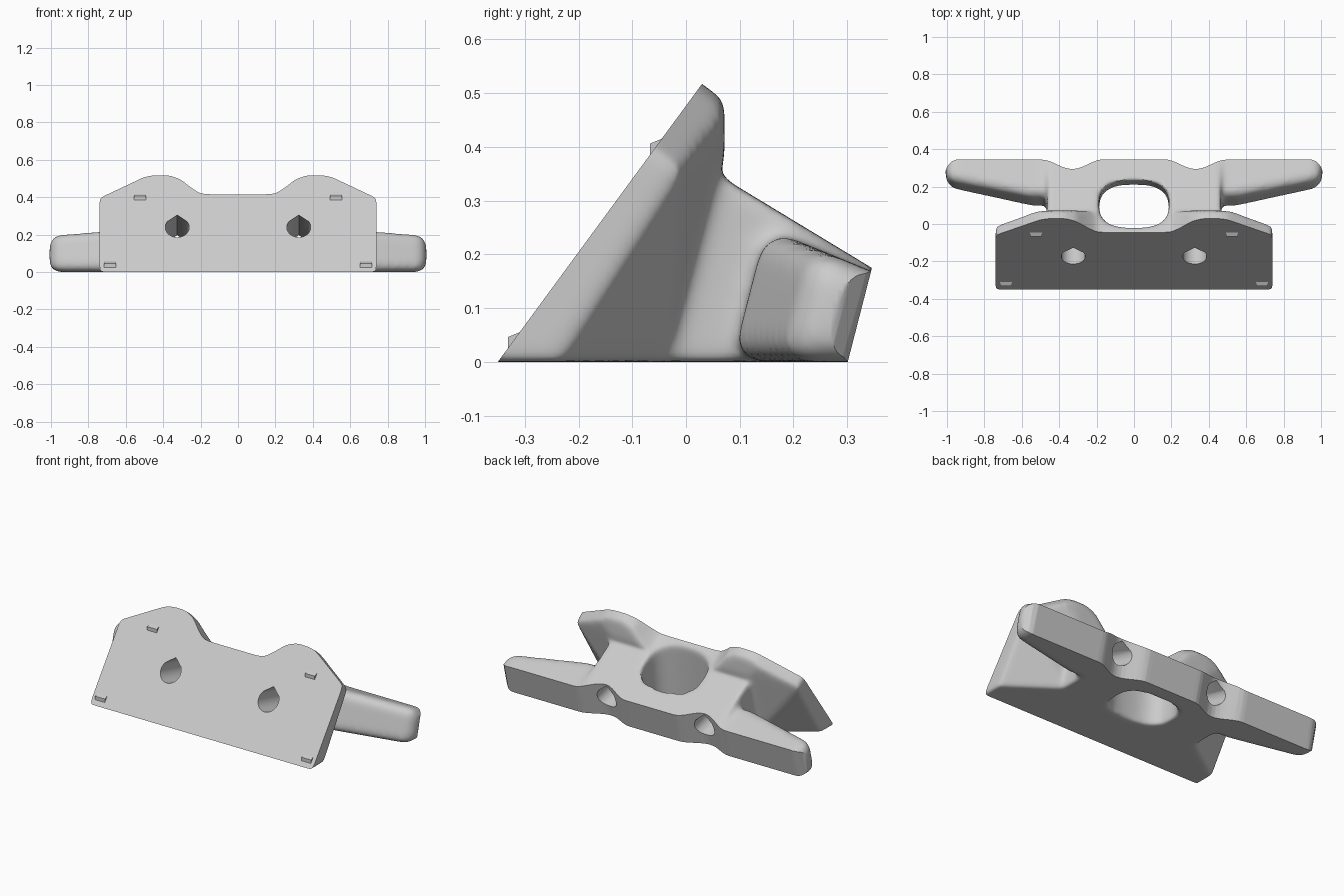
import bpy, bmesh, math
from mathutils import Vector

if "Cube" in bpy.data.objects:
    bpy.data.objects.remove(bpy.data.objects["Cube"], do_unlink=True)

grey = bpy.data.materials.new("light_grey")
grey.use_nodes = True
colour = (0.6, 0.6, 0.6, 1)
grey.diffuse_color = colour
grey.node_tree.nodes["Principled BSDF"].inputs["Base Color"].default_value = colour

LEAN = 0.257                             # backward lean of the horn bar
FOOT = Vector((0, -0.35, 0))             # front lower edge of the plate
UP = Vector((0, 0.735, 1))               # up along the plate, per unit z
NORMAL = Vector((0, 0.806, -0.592))      # into the plate


def finish(name, bm):
    bmesh.ops.recalc_face_normals(bm, faces=bm.faces[:])
    mesh = bpy.data.meshes.new(name)
    bm.to_mesh(mesh)
    bm.free()
    mesh.materials.append(grey)
    ob = bpy.data.objects.new(name, mesh)
    bpy.context.collection.objects.link(ob)
    return ob


def prism(name, start, end):
    """Solid between two matching outlines."""
    bm = bmesh.new()
    a = [bm.verts.new(p) for p in start]
    b = [bm.verts.new(p) for p in end]
    bm.faces.new(a)
    bm.faces.new(b)
    for i in range(len(a)):
        j = (i + 1) % len(a)
        bm.faces.new((a[i], a[j], b[j], b[i]))
    return finish(name, bm)


def hull(name, half):
    """Convex solid from points mirrored in x."""
    bm = bmesh.new()
    for x, y, z in half:
        for s in (-1, 1):
            bm.verts.new((s * x, y, z))
    bmesh.ops.convex_hull(bm, input=bm.verts[:])
    loose = [v for v in bm.verts if not v.link_faces]
    bmesh.ops.delete(bm, geom=loose, context='VERTS')
    bmesh.ops.dissolve_limit(bm, angle_limit=0.03, verts=bm.verts[:], edges=bm.edges[:])
    return finish(name, bm)


def leaning(name, outline, z0, z1, lean):
    return prism(name, [(x, y + lean * z0, z0) for x, y in outline],
                 [(x, y + lean * z1, z1) for x, y in outline])


def apply(ob):
    bpy.context.view_layer.update()
    dg = bpy.context.evaluated_depsgraph_get()
    mesh = bpy.data.meshes.new_from_object(ob.evaluated_get(dg))
    ob.modifiers.clear()
    ob.data = mesh


def boolean(ob, tool, operation):
    tool.hide_render = True
    mod = ob.modifiers.new(operation, 'BOOLEAN')
    mod.object, mod.operation, mod.solver = tool, operation, 'MANIFOLD'
    apply(ob)
    bpy.data.objects.remove(tool, do_unlink=True)


# Mounting plate: wedge-backed slab trimmed to the two-humped outline
body = hull("cleat_body", [
    (0.745, -0.46, 0), (0.745, 0, 0.62), (0.745, -0.24, 0), (0.745, -0.01, 0.36),
    (0.745, 0.05, 0.62), (0.45, -0.03, 0), (0.45, 0.072, 0.38), (0.45, 0.072, 0.62)])
side = [(0.74, -0.3), (0.74, 0.395), (0.5, 0.508), (0.45, 0.517), (0.37, 0.517),
        (0.31, 0.497), (0.25, 0.45), (0.2, 0.418), (0.15, 0.415)]
outline = side + [(-x, z) for x, z in reversed(side)]
edge = [Vector((x, 0, 0)) + FOOT + UP * z for x, z in outline]
boolean(body, prism("plate_outline", [p - NORMAL * 0.2 for p in edge],
                    [p + NORMAL * 0.7 for p in edge]), 'INTERSECT')

# Legs joining the plate to the horn bar
leg = [(-0.2, 0), (0.4, 0), (0.4, 0.142), (0.05, 0.354), (-0.06, 0.37)]
boolean(body, prism("legs", [(-0.465, y, z) for y, z in leg],
                    [(0.465, y, z) for y, z in leg]), 'UNION')

# Horn bar with rounded edges
horns = hull("horns", [
    (x, y + LEAN * z, z) for x, y, top in
    ((0.55, 0.085, 0.25), (1.008, 0.185, 0.212), (1.008, 0.42, 0.125))
    for z in (0, top)])
bevel = horns.modifiers.new("round", 'BEVEL')
bevel.width, bevel.segments = 0.055, 4
bevel.limit_method, bevel.angle_limit = 'ANGLE', math.radians(35)
apply(horns)
boolean(body, horns, 'UNION')


# Rope opening between the legs
def power(v):
    return math.copysign(abs(v) ** 0.75, v)


loop = [(0.187 * power(math.cos(a)), 0.075 + 0.133 * power(math.sin(a)))
        for a in (2 * math.pi * i / 48 for i in range(48))]
boolean(body, leaning("opening", loop, -0.2, 0.8, 0.1), 'DIFFERENCE')

# Blend all joints and edges softly
remesh = body.modifiers.new("blend", 'REMESH')
remesh.mode, remesh.voxel_size = 'VOXEL', 0.011
smooth = body.modifiers.new("soften", 'SMOOTH')
smooth.factor, smooth.iterations = 0.5, 24
apply(body)

# Flat mounting face
bm = bmesh.new()
bm.from_mesh(body.data)
bmesh.ops.bisect_plane(bm, geom=bm.verts[:] + bm.edges[:] + bm.faces[:],
                       plane_co=FOOT, plane_no=NORMAL, clear_inner=True)
bmesh.ops.holes_fill(bm, edges=[e for e in bm.edges if e.is_boundary], sides=0)
bmesh.ops.recalc_face_normals(bm, faces=bm.faces[:])
bm.to_mesh(body.data)
bm.free()


# Flat rear face with two shallow grooves and rounded tips
def rear(x):
    d = abs(abs(x) - 0.33) / 0.17
    dip = 0.06 * (0.5 + 0.5 * math.cos(math.pi * d)) if d < 1 else 0
    tip = max(0, abs(x) - 0.95) / 0.05
    return 0.301 - dip - 0.035 * tip ** 2


xs = [-1.05 + 2.1 * i / 84 for i in range(85)]
back = [(x, rear(x)) for x in xs] + [(1.05, 0.9), (-1.05, 0.9)]
boolean(body, leaning("rear_cut", back, -0.2, 0.6, LEAN), 'DIFFERENCE')

# Teardrop screw holes
arc = [math.radians(145 + 250 * i / 28) for i in range(29)]
drop = [(0.064 * math.cos(a), 0.064 * math.sin(a)) for a in arc] + [(0, 0.078)]
axis = Vector((0, 0.97, -0.25))
for s in (-1, 1):
    ring = [Vector((s * 0.325 + u, -0.17, 0.238 + v)) for u, v in drop]
    boolean(body, prism("screw_cut", [p - axis * 0.4 for p in ring],
                        [p + axis for p in ring]), 'DIFFERENCE')

bpy.ops.object.select_all(action='DESELECT')
body.select_set(True)
bpy.context.view_layer.objects.active = body
bpy.ops.object.shade_smooth_by_angle(angle=math.radians(35))

# Small grip nubs on the mounting face
for x, z, label in ((0.525, 0.385, "upper"), (0.685, 0.025, "lower")):
    y = FOOT.y + UP.y * z
    nub = [(y, z), (y, z + 0.021), (y + 0.024, z + 0.031), (y + 0.03, z + 0.015)]
    for s, hand in ((-1, "right"), (1, "left")):
        prism(f"{label}_{hand}_nub", [(s * x - 0.032, b, c) for b, c in nub],
              [(s * x + 0.032, b, c) for b, c in nub])
